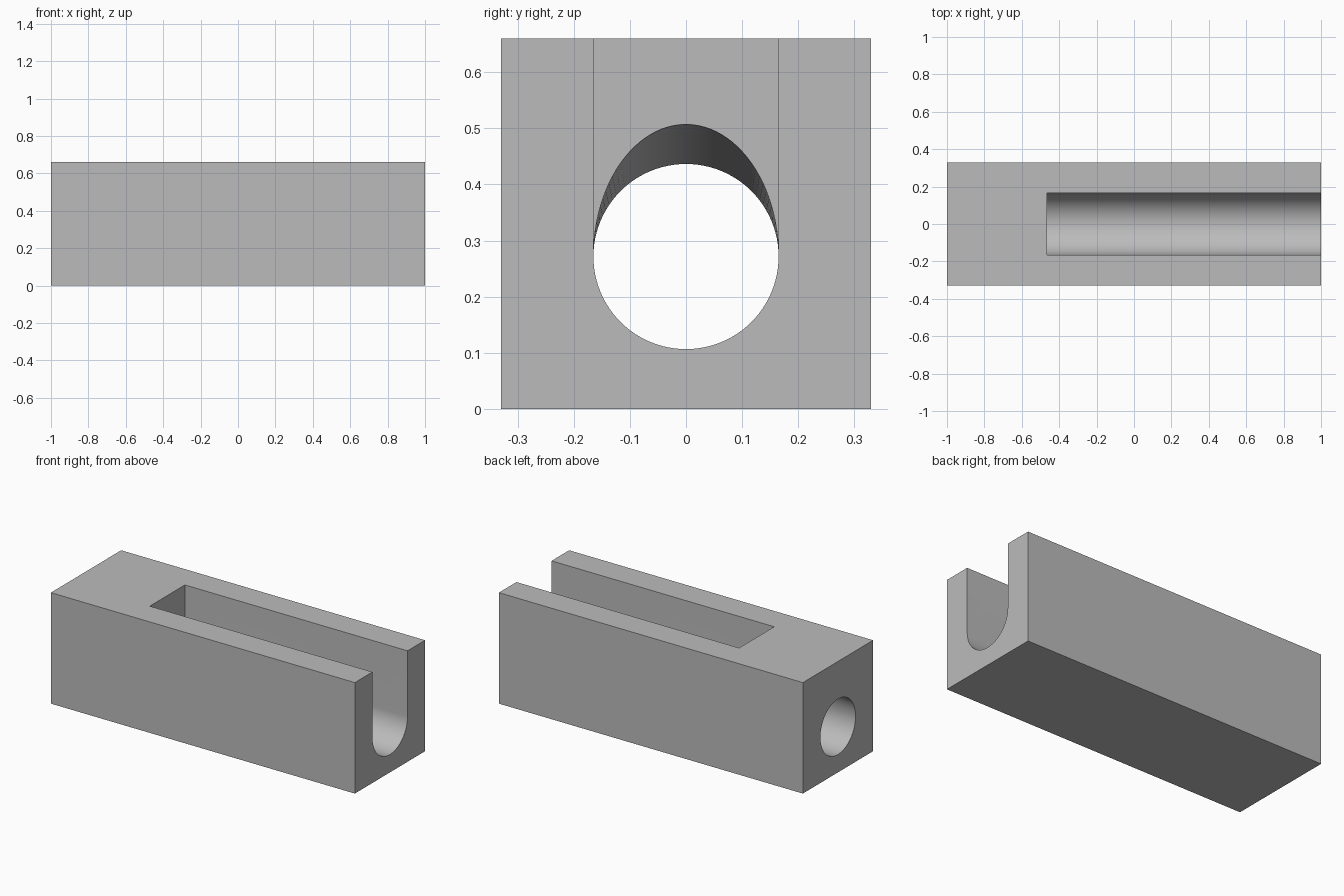
import bpy, bmesh, math

if "Cube" in bpy.data.objects:
    bpy.data.objects.remove(bpy.data.objects["Cube"])

HALF_WIDTH, HEIGHT = 0.33, 0.66
RADIUS, AXIS_Z = 0.165, 0.2715
SLOT_END, ARCH_TOP = -0.465, 0.507
SEGMENTS = 96

grey = bpy.data.materials.new("plain grey")
colour = (0.5, 0.5, 0.5, 1)
grey.diffuse_color = colour
grey.use_nodes = True
grey.node_tree.nodes["Principled BSDF"].inputs["Base Color"].default_value = colour


def finish(name, bm):
    bmesh.ops.recalc_face_normals(bm, faces=bm.faces)
    mesh = bpy.data.meshes.new(name)
    bm.to_mesh(mesh)
    bm.free()
    mesh.materials.append(grey)
    obj = bpy.data.objects.new(name, mesh)
    bpy.context.collection.objects.link(obj)
    return obj


def section(bm, x, arch=RADIUS, open_top=False):
    """Round bottom with a round, stretched or square open top."""
    ring = []
    step = 2 * math.pi / SEGMENTS
    for i in range(SEGMENTS):
        t = i * step
        y, z = RADIUS * math.cos(t), AXIS_Z + RADIUS * math.sin(t)
        if 0 < i < SEGMENTS // 2:
            z = AXIS_Z + arch * math.sin(t)
            if open_top:
                y, z = y / math.cos(step), HEIGHT + 0.1
        ring.append(bm.verts.new((x, y, z)))
    return ring


# Solid block
bm = bmesh.new()
bmesh.ops.create_cube(bm, size=1)
for v in bm.verts:
    v.co = (v.co.x * 2, v.co.y * 2 * HALF_WIDTH, (v.co.z + 0.5) * HEIGHT)
block = finish("block", bm)

# Bore that rises toward the slot, then the open round-bottomed slot
bm = bmesh.new()
rings = [section(bm, -1.1), section(bm, -1),
         section(bm, SLOT_END, ARCH_TOP - AXIS_Z),
         section(bm, SLOT_END, open_top=True),
         section(bm, 1.1, open_top=True)]
for a, b in zip(rings, rings[1:]):
    for i in range(SEGMENTS):
        j = (i + 1) % SEGMENTS
        bm.faces.new((a[i], a[j], b[j], b[i]))
bm.faces.new(rings[0])
bm.faces.new(rings[-1])
bmesh.ops.remove_doubles(bm, verts=bm.verts, dist=1e-5)
cutters = [finish("bore_and_slot_cutter", bm)]

# Cross pin holes through both walls
for x in (-0.87, -0.566, 0.558, 0.83):
    bm = bmesh.new()
    bmesh.ops.create_cone(bm, cap_ends=True, segments=40, radius1=0.037,
                          radius2=0.037, depth=1)
    for v in bm.verts:
        v.co = (x + v.co.x, v.co.z, 0.547 + v.co.y)
    cutters.append(finish("pin_hole_cutter", bm))

# Cut the block and remove the cutters
bpy.ops.object.select_all(action="DESELECT")
bpy.context.view_layer.objects.active = block
block.select_set(True)
for cutter in cutters:
    cutter.hide_render = True
    mod = block.modifiers.new("cut", "BOOLEAN")
    mod.operation, mod.solver, mod.object = "DIFFERENCE", "EXACT", cutter
    bpy.ops.object.modifier_apply(modifier=mod.name)
for cutter in cutters:
    bpy.data.objects.remove(cutter)

bpy.ops.object.shade_smooth_by_angle(angle=math.radians(30))
